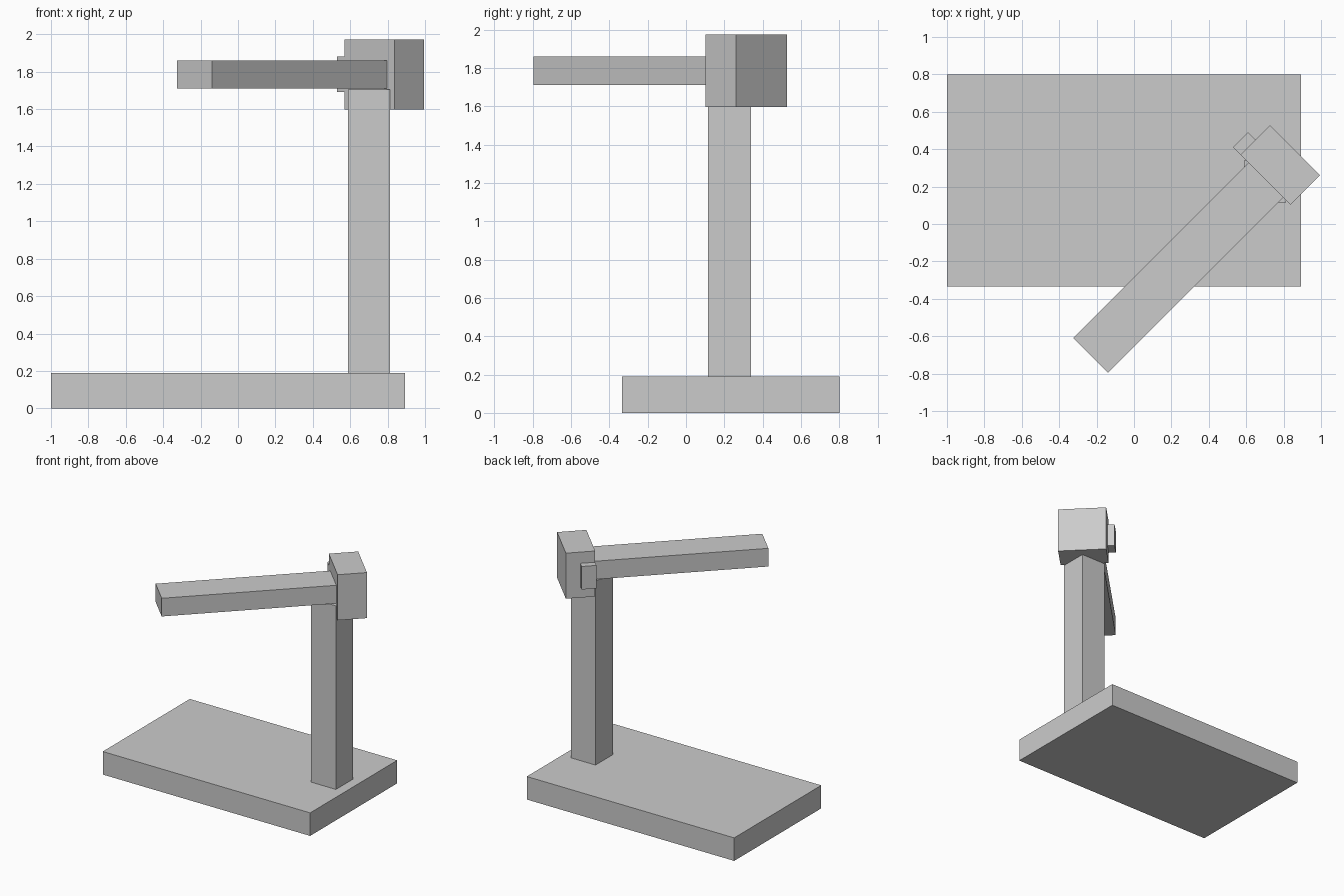
import bpy
from math import radians, sqrt
from mathutils import Matrix

cube = bpy.data.objects.get("Cube")
if cube:
    bpy.data.objects.remove(cube, do_unlink=True)

grey = bpy.data.materials.new("light_grey")
grey.use_nodes = True
colour = (0.6, 0.6, 0.6, 1)
grey.diffuse_color = colour
grey.node_tree.nodes["Principled BSDF"].inputs["Base Color"].default_value = colour


def box(name, low, high, angle=0):
    """Flat-faced box between two corners, turned about the world z axis."""
    size = [b - a for a, b in zip(low, high)]
    centre = Matrix.Translation([(a + b) / 2 for a, b in zip(low, high)])
    bpy.ops.mesh.primitive_cube_add(size=1)
    obj = bpy.context.object
    obj.name = name
    obj.data.materials.append(grey)
    obj.data.transform(Matrix.Diagonal((*size, 1)))
    obj.matrix_world = Matrix.Rotation(radians(angle), 4, "Z") @ centre
    return obj


def diagonal_box(name, along, across, height):
    """Box at 45 degrees: along spans x + y, across spans x - y."""
    r = sqrt(2)
    return box(name,
               (along[0] / r, -across[1] / r, height[0]),
               (along[1] / r, -across[0] / r, height[1]), 45)


# Base slab and upright post
box("base", (-1, -0.335, 0), (0.893, 0.8, 0.19))
box("post", (0.588, 0.115, 0.19), (0.813, 0.34, 1.705))

# Swivelled head with its long arm and side knob
diagonal_box("head", (0.94, 1.255), (0.2, 0.735), (1.597, 1.973))
diagonal_box("arm", (-0.935, 0.96), (0.285, 0.655), (1.71, 1.86))
diagonal_box("side_knob", (0.94, 1.1), (0.12, 0.22), (1.69, 1.88))
